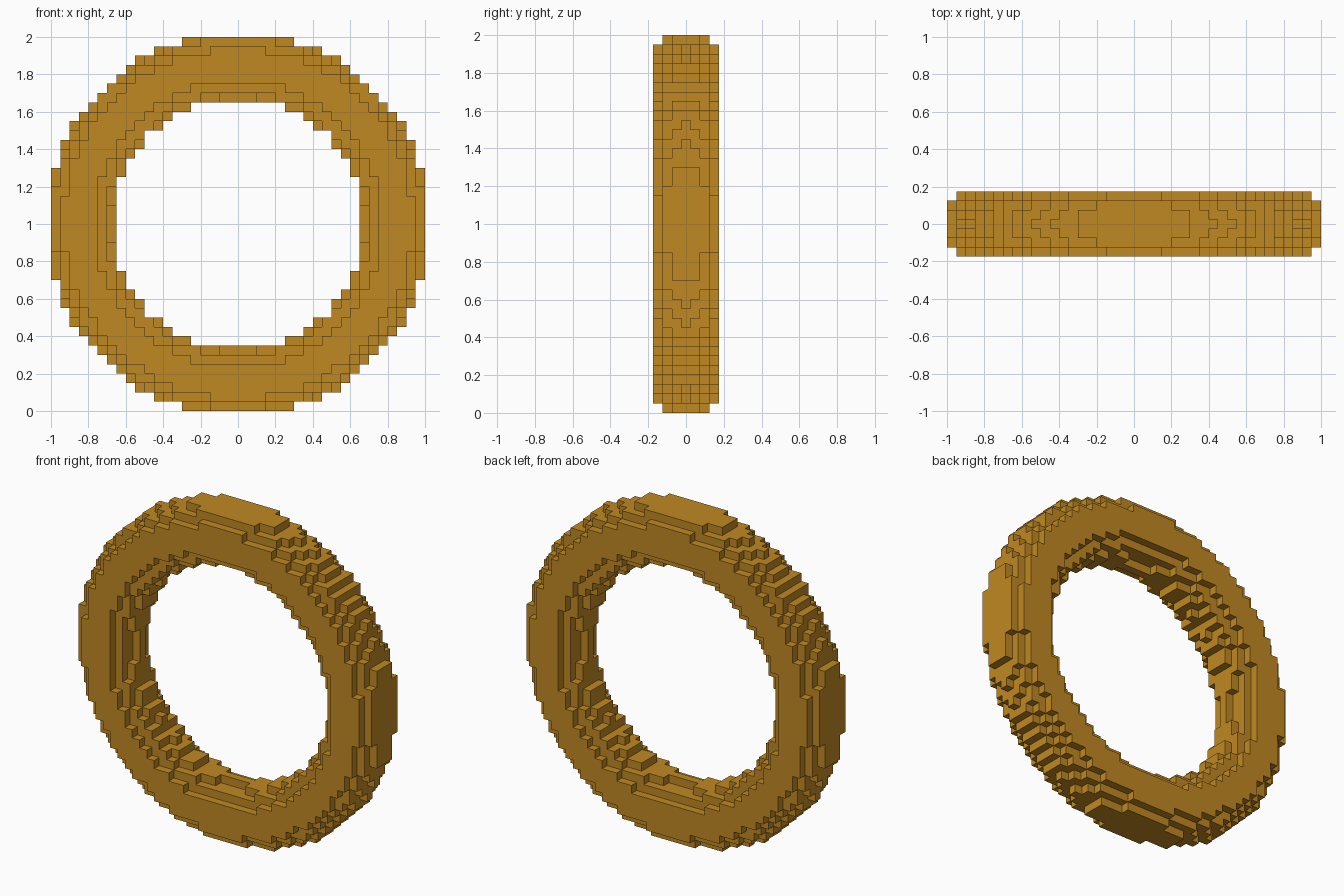
import bpy, bmesh, math
from mathutils import Vector

cube = bpy.data.objects.get("Cube")
if cube:
    bpy.data.objects.remove(cube, do_unlink=True)

# Ring dimensions
S = 0.05                 # block size
N = 20                   # blocks from centre to rim
LAYERS = 3               # layers either side of the middle one
MAJOR = 0.8485           # radius of the tube's centre line
MINOR = math.hypot(0.990581 - MAJOR, 0.1)   # tube radius
LIFT = 0.0005            # tiny upward bias of the centre line

# Golden material
gold = bpy.data.materials.new("golden_brown")
gold.use_nodes = True
colour = (0.527, 0.250, 0.016, 1.0)
gold.diffuse_color = colour
bsdf = gold.node_tree.nodes["Principled BSDF"]
bsdf.inputs["Base Color"].default_value = colour
bsdf.inputs["Roughness"].default_value = 0.8


def centre(i, j, k):
    """Block centre, measured from the middle of the ring."""
    return (i + 0.5) * S, j * S, (k + 0.5) * S


def in_ring(i, j, k):
    x, y, z = centre(i, j, k)
    return math.hypot(math.hypot(x, z - LIFT) - MAJOR, y) < MINOR


# Blocks whose centres lie inside the tube
blocks = {(i, j, k)
          for i in range(-N, N)
          for j in range(-LAYERS, LAYERS + 1)
          for k in range(-N, N) if in_ring(i, j, k)}

# Skin only the exposed sides of the blocks
bm = bmesh.new()
corners = {}


def vert(p):
    key = tuple(round(c / S * 2) for c in p)
    if key not in corners:
        corners[key] = bm.verts.new((p.x, p.y, p.z + 1.0))
    return corners[key]


for block in sorted(blocks):
    mid = Vector(centre(*block))
    for axis in range(3):
        for sign in (-1, 1):
            side = list(block)
            side[axis] += sign
            if tuple(side) in blocks:
                continue
            n, u, v = Vector(), Vector(), Vector()
            n[axis] = sign * S / 2
            u[(axis + 1) % 3] = S / 2
            v[(axis + 2) % 3] = sign * S / 2
            bm.faces.new([vert(mid + n + a * u + b * v)
                          for a, b in ((-1, -1), (1, -1), (1, 1), (-1, 1))])

mesh = bpy.data.meshes.new("block_ring")
bm.to_mesh(mesh)
bm.free()
mesh.materials.append(gold)
ring = bpy.data.objects.new("block_ring", mesh)
bpy.context.collection.objects.link(ring)
